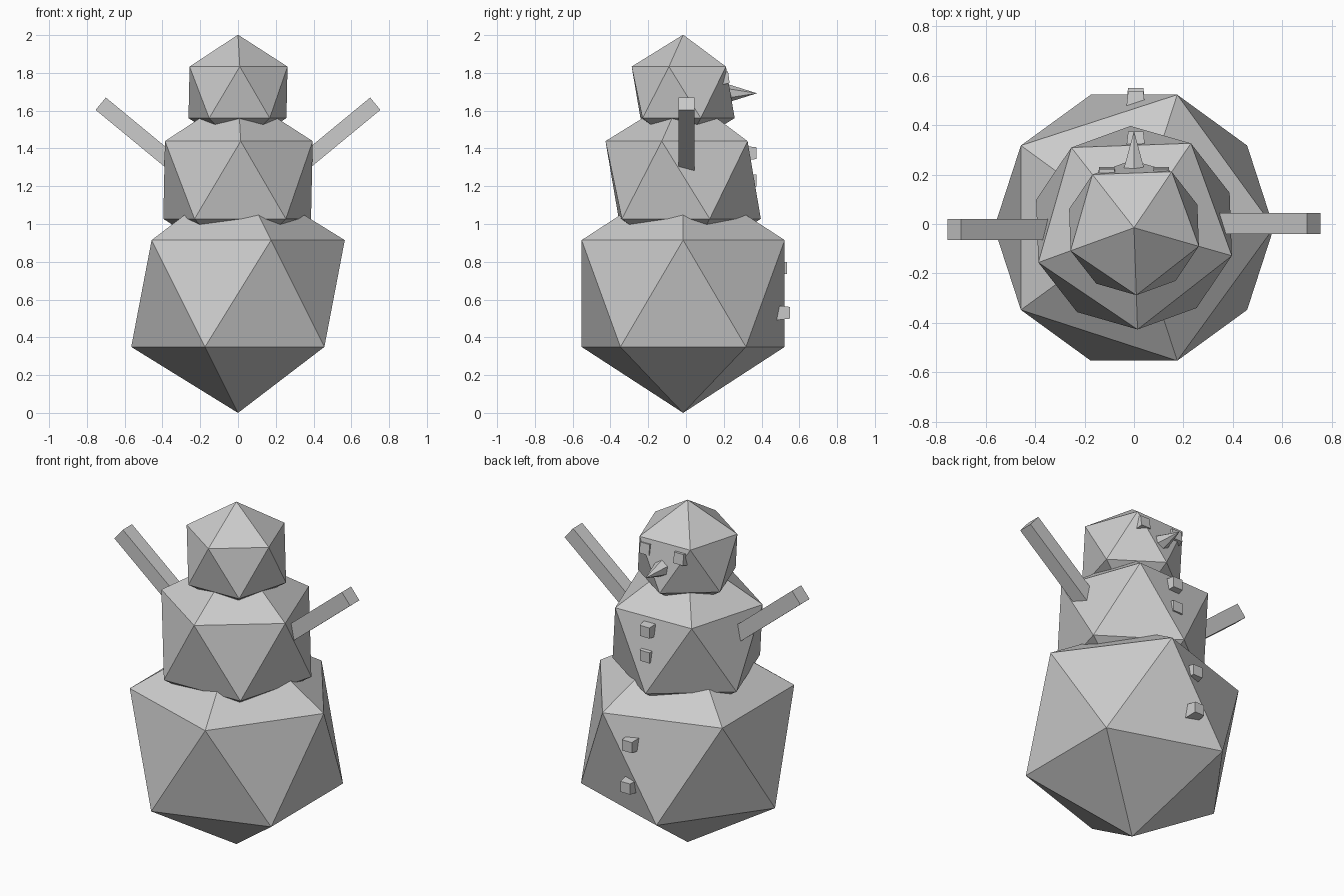
import bpy
from math import radians, sqrt

default_cube = bpy.data.objects.get("Cube")
if default_cube:
    bpy.data.objects.remove(default_cube, do_unlink=True)

# One plain colour for everything
grey = bpy.data.materials.new("light_grey")
grey.use_nodes = True
COLOUR = (0.6, 0.6, 0.6, 1)
grey.diffuse_color = COLOUR
for node in grey.node_tree.nodes:
    if node.type == "BSDF_PRINCIPLED":
        node.inputs["Base Color"].default_value = COLOUR

CENTRE_Y = -0.015


def finish(name):
    obj = bpy.context.object
    obj.name = name
    obj.data.materials.append(grey)
    return obj


def snowball(name, radius, z, turn=0):
    bpy.ops.mesh.primitive_ico_sphere_add(
        subdivisions=1, radius=radius, location=(0, CENTRE_Y, z),
        rotation=(0, 0, radians(turn)))
    return finish(name)


def lump(name, x, outer_y, z, depth=0.08, tilt=0):
    """Square block that narrows towards its outer (+y) face."""
    bpy.ops.mesh.primitive_cone_add(
        vertices=4, radius1=0.04 * sqrt(2), radius2=0.031 * sqrt(2), depth=depth,
        location=(0, 0, 0), rotation=(0, 0, radians(45)))
    bpy.ops.object.transform_apply(location=False, rotation=True, scale=False)
    obj = finish(name)
    obj.rotation_euler.x = radians(-90 + tilt)
    obj.location = (x, outer_y - depth / 2, z)
    return obj


# Body
snowball("lower_body", 0.632, 0.632)
snowball("middle_body", 0.46, 1.233, -16)
snowball("head", 0.305, 1.697, -16)

# Arms, each reaching from inside the middle ball up and outwards
ARM_LENGTH, ARM_WIDTH, ARM_ANGLE = 0.65, 0.085, 39.5
for side, name in ((1, "left_arm"), (-1, "right_arm")):
    bpy.ops.mesh.primitive_cube_add(size=1)
    arm = finish(name)
    arm.scale = (ARM_LENGTH, ARM_WIDTH, ARM_WIDTH)
    arm.rotation_euler.y = radians(-ARM_ANGLE * side)
    arm.location = (side * 0.476, -0.01 + side * 0.0125, 1.43)

# Face, looking towards +y
for side, name in ((1, "left_eye"), (-1, "right_eye")):
    lump(name, -side * 0.11, 0.227, 1.772, tilt=8)

bpy.ops.mesh.primitive_cone_add(
    vertices=6, radius1=0.055, radius2=0, depth=0.176,
    location=(0, 0.288, 1.692), rotation=(radians(-90), 0, 0))
finish("nose")

# Buttons down the chest
for number, (y, z) in enumerate(((0.373, 1.375), (0.373, 1.23), (0.535, 0.767), (0.55, 0.53))):
    lump(f"button_{number + 1}", 0.007, y, z)
